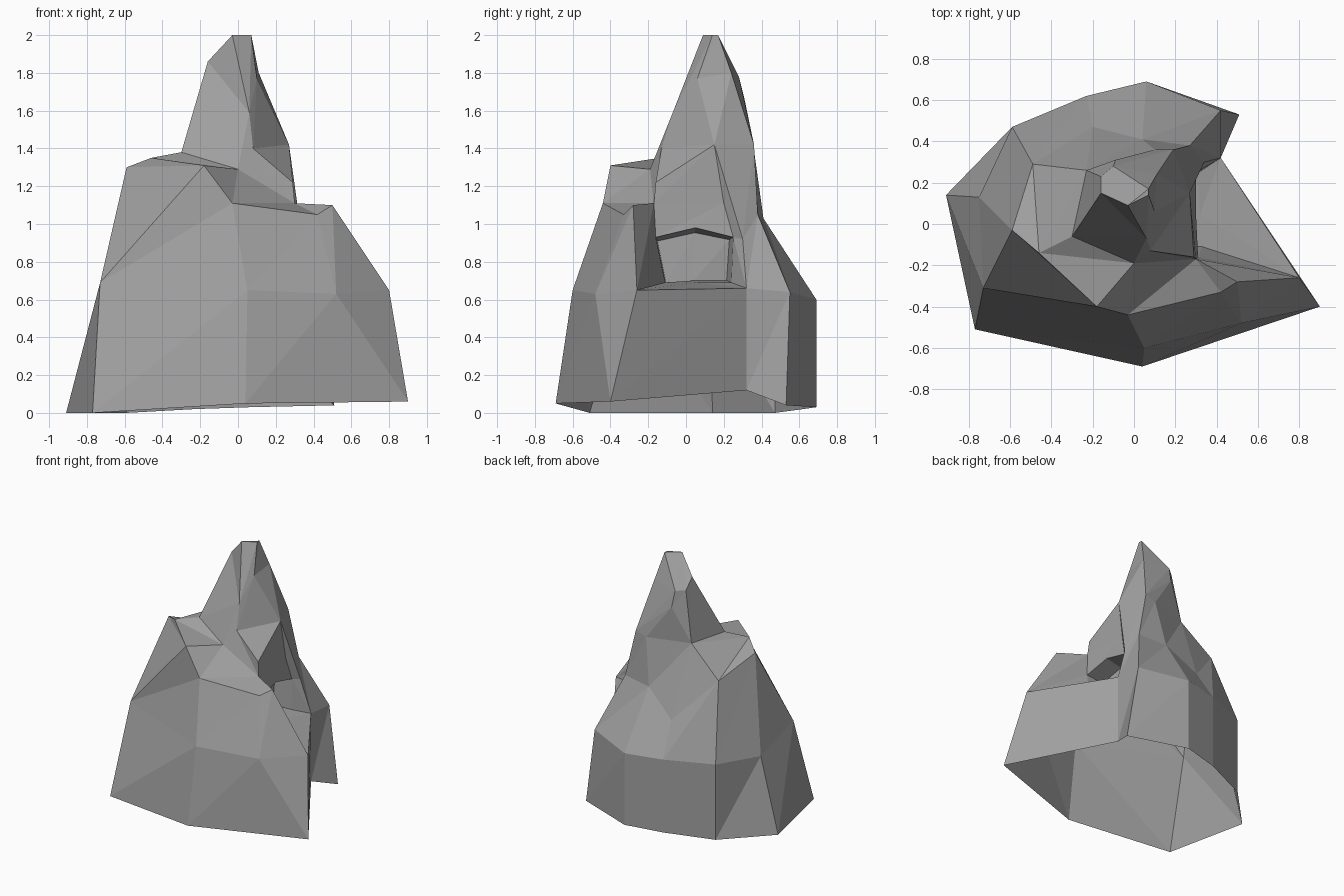
import bpy
import bmesh

cube = bpy.data.objects.get("Cube")
if cube:
    bpy.data.objects.remove(cube, do_unlink=True)

# Stone material
stone = bpy.data.materials.new("grey_stone")
stone.use_nodes = True
grey = (0.35, 0.35, 0.35, 1)
stone.diffuse_color = grey
stone.node_tree.nodes["Principled BSDF"].inputs["Base Color"].default_value = grey

bm = bmesh.new()
known_points = {}


def vertex(point):
    """Return one shared vertex for each distinct position."""
    if point not in known_points:
        known_points[point] = bm.verts.new(point)
    return known_points[point]


def add_face(*points):
    """Make a facet, ignoring slivers with repeated corners."""
    corners = list(dict.fromkeys(vertex(point) for point in points))
    if len(corners) < 3:
        return None
    return bm.faces.get(corners) or bm.faces.new(corners)


def spread(pattern, *points):
    """Repeat outline points along the ring; each letter selects one point."""
    return [points[ord(letter) - ord("a")] for letter in pattern]


def replace(ring, changes):
    """Copy a ring with a few slots moved."""
    return [changes.get(slot, point) for slot, point in enumerate(ring)]


def loft(lower, upper):
    """Join two rings slot by slot with a pair of facets each."""
    pairs = []
    for i, start in enumerate(lower):
        j = (i + 1) % len(lower)
        pairs.append((add_face(start, lower[j], upper[j]),
                      add_face(start, upper[j], upper[i])))
    return pairs


# Broad open foot of the rock
foot = spread("abbcdddeeefghi",
              (-.91, .14, 0), (-.77, -.51, 0), (.04, -.69, .05),
              (.9, -.4, .06), (.42, .32, .12), (.51, .53, .04),
              (.06, .69, .03), (-.23, .62, .02), (-.59, .47, 0))

# Waist where the steep lower walls end
waist = spread("abbcdeefffghij",
               (-.75, .13, .58), (-.73, -.31, .69), (.05, -.6, .65),
               (.52, -.48, .63), (.8, -.26, .65), (.42, .32, .66),
               (.42, .55, .64), (.06, .69, .6), (-.23, .62, .6),
               (-.59, .47, .6))

# Side ledge cut into the waist, and the peaked cave mouth above it
ledge = replace(waist, {6: (.33, -.11, .69), 7: (.32, .05, .69),
                        8: (.3, .24, .69)})
lintel = replace(ledge, {6: (.31, -.16, .93), 7: (.3, .05, .98),
                         8: (.3, .25, .93)})

# Upper shoulders
shoulder = spread("aabcdefgghijkl",
                  (-.59, -.03, 1.3), (-.18, -.4, 1.31), (-.03, -.44, 1.11),
                  (.42, -.33, 1.05), (.5, -.28, 1.1), (.3, -.17, 1.11),
                  (.28, .2, 1.11), (.34, .3, .92), (.27, .38, 1.05),
                  (.04, .41, 1.03), (-.2, .47, .85), (-.49, .29, 1.17))

# Sloping plateau around the spire
plateau = spread("aaabcccdddefgg",
                 (-.46, -.14, 1.35), (0, -.19, 1.29), shoulder[6],
                 (.27, .15, 1.42), (.19, .36, 1.42), (.1, .36, 1.39),
                 (-.23, .26, 1.39))

# Spire root with a spur on its front right corner
brow = (-.3, -.06, 1.38)
crease = (.08, -.13, 1.4)
spur = (.29, -.16, 1.22)
spire_root = replace(plateau, {0: brow, 1: brow, 2: brow,
                               4: crease, 5: spur, 6: spur})
spire_base = replace(spire_root, {5: crease, 6: crease})
spire_back = replace(spire_base, {11: (-.09, .31, 1.66)})

# Spire neck and narrow tip
spire_neck = spread("aaabbbbcccdeff",
                    (-.16, .15, 1.86), (.06, -.07, 1.59), (.1, .06, 1.77),
                    (.11, .24, 1.8), (-.1, .28, 1.78), (-.16, .23, 1.78))
tip = spread("aaaaaaabbbccaa", (-.03, .09, 2), (.07, .14, 2), (.07, .17, 2))

# Skin all layers and close the tip
rings = [foot, waist, ledge, lintel, shoulder, plateau, spire_root,
         spire_base, spire_back, spire_neck, tip]
cave_wall = []
for lower, upper in zip(rings, rings[1:]):
    pairs = loft(lower, upper)
    if lower is ledge:
        cave_wall = [*pairs[6], *pairs[7]]
add_face(*tip)
bmesh.ops.recalc_face_normals(bm, faces=bm.faces[:])

# Shallow cave pushed into the wall behind the ledge
bmesh.ops.inset_region(bm, faces=cave_wall, thickness=.015, depth=-.14)

mesh = bpy.data.meshes.new("rock_spire")
bm.to_mesh(mesh)
bm.free()
mesh.materials.append(stone)
rock = bpy.data.objects.new("rock_spire", mesh)
bpy.context.collection.objects.link(rock)
